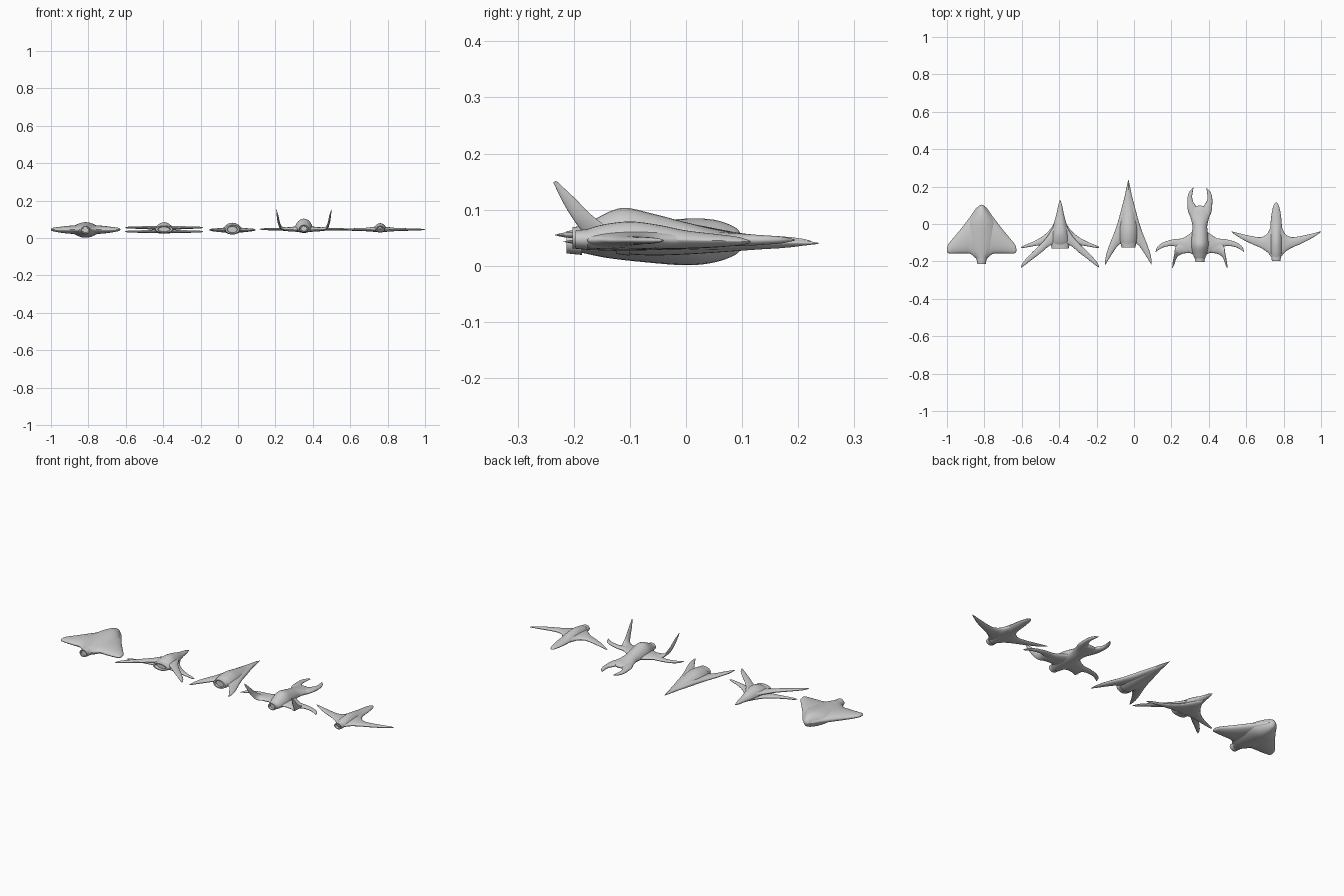
import bpy, bmesh
from math import cos, sin, pi
from mathutils import Vector

N = 28
ANG = [2 * pi * i / N for i in range(N)]


def smooth_rows(rows, steps=7):
    """Catmull-Rom interpolation between stations."""
    v = [Vector(r) for r in rows]
    v = [v[0]] + v + [v[-1]]
    out = []
    for i in range(1, len(v) - 2):
        a, b, c, d = v[i - 1:i + 3]
        for k in range(steps):
            t = k / steps
            out.append(0.5 * (2 * b + (c - a) * t + (2 * a - 5 * b + 4 * c - d) * t * t
                              + (3 * b - a - 3 * c + d) * t ** 3))
    return out + [v[-1]]


def skin(name, rings, cx):
    bm = bmesh.new()
    loops = [[bm.verts.new(p) for p in r] for r in rings]
    for a, b in zip(loops, loops[1:]):
        for i in range(N):
            j = (i + 1) % N
            bm.faces.new((a[i], a[j], b[j], b[i]))
    bm.faces.new(loops[0])
    bm.faces.new(loops[-1])
    bmesh.ops.recalc_face_normals(bm, faces=bm.faces)
    me = bpy.data.meshes.new(name)
    bm.to_mesh(me)
    bm.free()
    ob = bpy.data.objects.new(name, me)
    bpy.context.collection.objects.link(ob)
    ob.location.x = cx
    bpy.context.view_layer.objects.active = ob
    ob.select_set(True)
    bpy.ops.object.shade_smooth_by_angle(angle=0.8)
    ob.select_set(False)


def hull(name, cx, rows, flare=1.4):
    """rows along y: (y, half width, mid z, height above, depth below); flare blends into wings"""
    rings = []
    for y, w, z, u, d in smooth_rows(rows):
        w *= 1 + (flare - 1) * 0.5
        rings.append([(w * cos(a), y, z + (u if sin(a) > 0 else -d) * abs(sin(a)) ** flare)
                      for a in ANG])
    skin(name, rings, cx)


def wing(name, cx, rows):
    """rows from centre to tip: (x, leading y, trailing y, z, half thickness), mirrored"""
    half = [tuple(r) for r in smooth_rows(rows)]
    full = [(-r[0],) + r[1:] for r in reversed(half[1:])] + half
    rings = [[(x, (l + t) / 2 + (l - t) / 2 * cos(a), z + h * sin(a)) for a in ANG]
             for x, l, t, z, h in full]
    skin(name, rings, cx)


def limbs(name, cx, rows, upright=False):
    """pair of curved limbs, rows: (x, y, z, half width, half thickness)"""
    for s, side in ((-1, "left"), (1, "right")):
        pts = smooth_rows(rows)
        rings = []
        for i, p in enumerate(pts):
            c = Vector(p[:3])
            t = (Vector(pts[min(i + 1, len(pts) - 1)][:3]) - Vector(pts[max(i - 1, 0)][:3])).normalized()
            if upright:
                w = Vector((0, 1, 0))
                w = (w - t * w.dot(t)).normalized()
            else:
                w = t.cross(Vector((0, 0, 1))).normalized()
            n = w.cross(t)
            ring = [c + w * p[3] * cos(a) + n * p[4] * sin(a) for a in ANG]
            rings.append([(s * q.x, q.y, q.z) for q in ring])
        skin(f"{name}_{side}", rings, cx)


def nozzle(name, cx, y0, y1, z, w, h):
    """open exhaust with a recessed floor"""
    prof = [(y1, 1.08), (y0, 0.95), (y0, 0.72), (y0 + 0.018, 0.6)]
    skin(name, [[(w * k * cos(a), y, z + h * k * sin(a)) for a in ANG] for y, k in prof], cx)


# Broad ray-shaped ship
X = -0.815
wing("ray_wing", X, [(0, .1, -.195, .044, .025), (.028, .085, -.185, .044, .025),
                     (.06, .04, -.16, .044, .023), (.10, -.013, -.157, .044, .02),
                     (.14, -.062, -.157, .044, .015), (.17, -.098, -.157, .045, .010),
                     (.181, -.115, -.154, .045, .007), (.186, -.132, -.145, .045, .002)])
hull("ray_hull", X, [(-.205, .018, .044, .018, .016), (-.18, .026, .044, .021, .022),
                     (-.14, .050, .044, .026, .030), (-.08, .065, .044, .033, .037),
                     (0, .062, .044, .040, .043), (.05, .04, .044, .038, .038),
                     (.085, .02, .044, .026, .026), (.098, .011, .044, .013, .014),
                     (.103, .001, .044, .002, .002)], 1.5)
nozzle("ray_exhaust", X, -.213, -.185, .042, .024, .021)

# Cross-winged ship with two staggered wing layers
X = -0.395
wing("cross_rear_wing", X, [(0, .03, -.115, .054, .014), (.035, -.015, -.107, .054, .011),
                            (.07, -.068, -.126, .054, .009), (.10, -.103, -.152, .055, .008),
                            (.15, -.152, -.19, .055, .006), (.19, -.195, -.221, .055, .005),
                            (.209, -.224, -.234, .055, .001)])
wing("cross_front_wing", X, [(0, .07, -.115, .037, .013), (.03, .008, -.11, .036, .011),
                             (.06, -.036, -.108, .035, .009), (.10, -.07, -.112, .034, .008),
                             (.15, -.097, -.12, .034, .006), (.19, -.113, -.127, .034, .005),
                             (.209, -.123, -.128, .034, .001)])
hull("cross_hull", X, [(-.115, .036, .046, .018, .016), (-.09, .043, .046, .03, .018),
                       (-.05, .040, .046, .038, .02), (0, .03, .046, .03, .017),
                       (.05, .018, .045, .017, .013), (.1, .009, .044, .009, .008),
                       (.128, .001, .043, .001, .001)], 1.3)
nozzle("cross_exhaust", X, -.13, -.1, .046, .048, .02)

# Long dart ship
X = -0.03
wing("dart_wing", X, [(0, .225, -.1, .042, .014), (.015, .165, -.1, .042, .014),
                      (.035, .09, -.102, .042, .014), (.055, .015, -.115, .042, .012),
                      (.075, -.045, -.141, .042, .010), (.10, -.108, -.18, .043, .008),
                      (.117, -.158, -.208, .043, .005), (.124, -.195, -.219, .043, .001)])
hull("dart_hull", X, [(-.115, .032, .044, .025, .022), (-.08, .04, .044, .034, .025),
                      (-.03, .042, .044, .037, .025), (.03, .035, .043, .028, .021),
                      (.1, .024, .042, .016, .015), (.18, .011, .041, .009, .008),
                      (.236, .001, .04, .001, .001)])
nozzle("dart_exhaust", X, -.125, -.1, .045, .039, .025)

# Clawed ship with pincers, side arms and raised rear fins
X = 0.352
hull("claw_hull", X, [(-.19, .022, .05, .018, .02), (-.165, .032, .05, .032, .022),
                      (-.115, .043, .05, .053, .023), (-.06, .040, .05, .043, .022),
                      (-.01, .036, .05, .03, .02), (.04, .046, .048, .02, .016),
                      (.08, .049, .047, .013, .012), (.093, .034, .046, .008, .007),
                      (.098, .005, .046, .001, .001)], 1.2)
limbs("claw_pincer", X, [(.022, .03, .047, .022, .014), (.038, .075, .047, .026, .012),
                         (.051, .115, .046, .016, .01), (.053, .145, .046, .012, .008),
                         (.047, .17, .046, .009, .006), (.035, .194, .046, .001, .001)])
limbs("claw_arm", X, [(0, -.1, .047, .085, .018), (.045, -.105, .047, .056, .014),
                      (.09, -.107, .047, .033, .010), (.14, -.1, .047, .018, .007),
                      (.19, -.11, .047, .013, .006), (.22, -.128, .047, .009, .004),
                      (.236, -.149, .047, .001, .001)])
limbs("claw_fin", X, [(.05, -.115, .046, .038, .012), (.095, -.128, .047, .032, .010),
                      (.121, -.152, .055, .022, .007), (.133, -.180, .08, .016, .006),
                      (.14, -.208, .115, .011, .005), (.147, -.234, .15, .003, .001)],
      upright=True)
nozzle("claw_exhaust", X, -.202, -.175, .05, .025, .02)

# Slim glider ship
X = 0.76
wing("glider_wing", X, [(0, .03, -.19, .046, .016), (.022, .005, -.18, .046, .015),
                        (.045, -.048, -.153, .046, .012), (.08, -.070, -.129, .045, .009),
                        (.13, -.065, -.107, .045, .007), (.18, -.054, -.082, .045, .006),
                        (.22, -.044, -.057, .045, .004), (.24, -.039, -.042, .045, .001)])
hull("glider_hull", X, [(-.185, .02, .048, .014, .016), (-.15, .026, .048, .025, .018),
                        (-.1, .028, .048, .031, .019), (-.05, .027, .047, .026, .017),
                        (0, .025, .046, .017, .015), (.05, .021, .045, .012, .012),
                        (.09, .014, .044, .008, .008), (.108, .008, .043, .004, .004),
                        (.115, .001, .043, .001, .001)], 1.4)
nozzle("glider_exhaust", X, -.197, -.175, .047, .024, .017)
